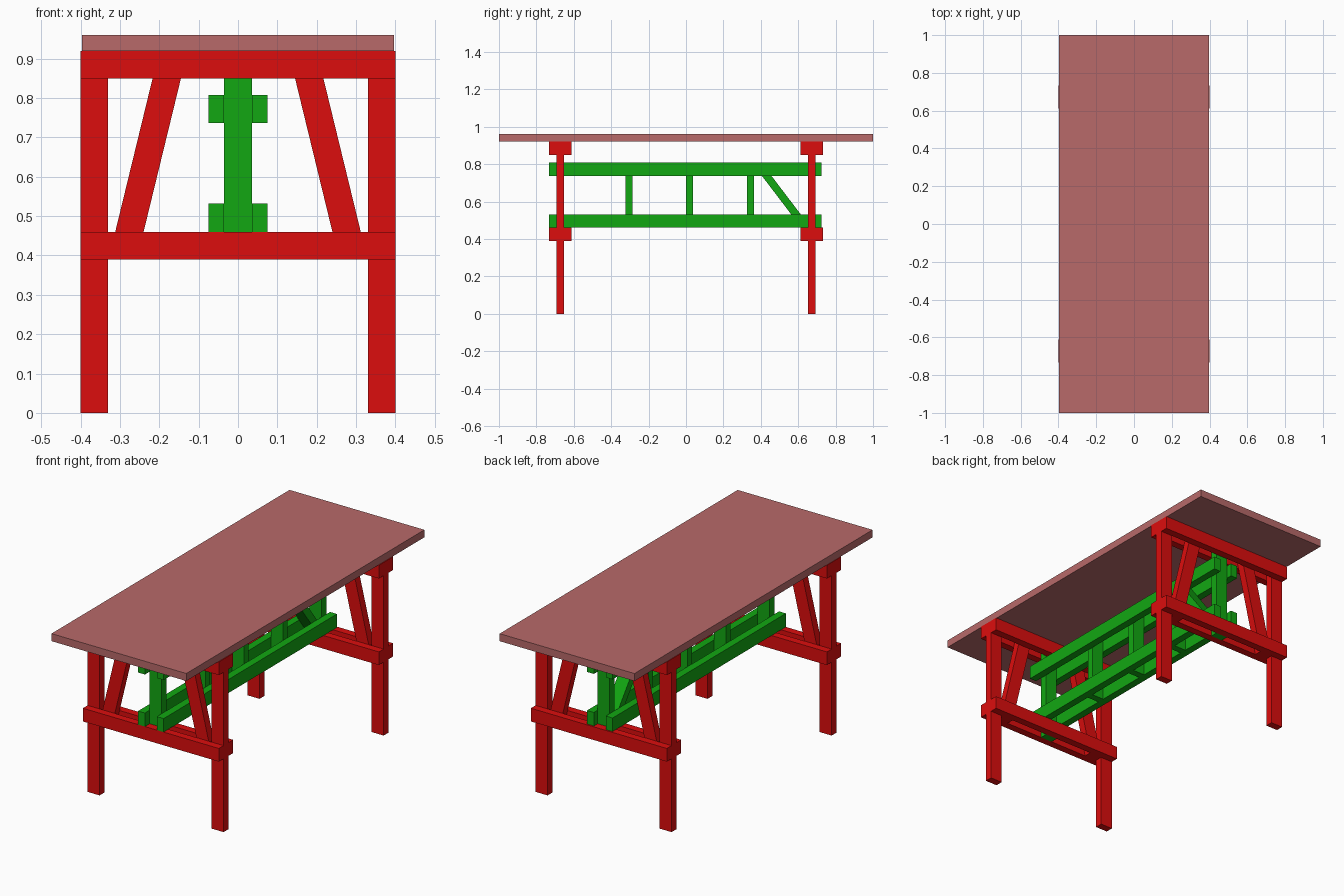
import bpy

if "Cube" in bpy.data.objects:
    bpy.data.objects.remove(bpy.data.objects["Cube"])


def material(name, color):
    m = bpy.data.materials.new(name)
    m.diffuse_color = (*color, 1)
    m.use_nodes = True
    m.node_tree.nodes["Principled BSDF"].inputs["Base Color"].default_value = m.diffuse_color
    return m


RED = material("red_paint", (0.72, 0.004, 0.004))
GREEN = material("green_paint", (0.006, 0.39, 0.006))
TOP = material("top_wood", (0.48, 0.144, 0.144))


def prism(name, base, top, mat):
    """Straight or slanted timber: rectangles (x0, x1, y0, y1, z) at both ends."""
    verts = [(x, y, r[4]) for r in (base, top)
             for x, y in ((r[0], r[2]), (r[1], r[2]), (r[1], r[3]), (r[0], r[3]))]
    faces = [(3, 2, 1, 0), (4, 5, 6, 7)]
    faces += [(i, (i + 1) % 4, (i + 1) % 4 + 4, i + 4) for i in range(4)]
    mesh = bpy.data.meshes.new(name)
    mesh.from_pydata(verts, [], faces)
    mesh.materials.append(mat)
    ob = bpy.data.objects.new(name, mesh)
    bpy.context.collection.objects.link(ob)
    return ob


def box(name, x, y, z, mat):
    return prism(name, (*x, *y, z[0]), (*x, *y, z[1]), mat)


def span(center, width):
    return (center - width / 2, center + width / 2)


T = 0.04                        # board thickness
LOW, HIGH = (0.39, 0.46), (0.85, 0.92)

# Table top
box("table_top", (-0.397, 0.396), (-1, 1), (0.92, 0.96), TOP)

# Trestles: paired rails clamp the legs, braces and centre post
for end, cy in (("front", -0.672), ("back", 0.672)):
    core = span(cy, T)
    for level, z in (("lower", LOW), ("upper", HIGH)):
        for side in (-1, 1):
            face = "outer" if side * cy > 0 else "inner"
            box(f"{end}_{level}_{face}_rail", (-0.4, 0.4), span(cy + side * T, T), z, RED)
    for side, s in (("left", -1), ("right", 1)):
        box(f"{end}_{side}_leg", span(s * 0.365, 0.07), core, (0, 0.92), RED)
        prism(f"{end}_{side}_brace",
              (*span(s * 0.293, 0.072), *core, 0.39),
              (*span(s * 0.164, 0.072), *core, 0.92), RED)
    box(f"{end}_centre_post", (-0.035, 0.035), core, (0.39, 0.92), GREEN)

# Long stretchers on both sides of the posts
for side, s in (("left", -1), ("right", 1)):
    for level, z in (("lower", (0.46, 0.532)), ("upper", (0.737, 0.808))):
        box(f"{level}_{side}_stretcher", span(s * 0.055, T), (-0.732, 0.724), z, GREEN)

# Truss uprights and the single diagonal
for i, y in enumerate((-0.304, 0.019, 0.345)):
    box(f"truss_upright_{i + 1}", (-0.035, 0.035), span(y, 0.038), (0.46, 0.808), GREEN)
prism("truss_diagonal", (-0.035, 0.035, 0.617, 0.668, 0.46),
      (-0.035, 0.035, 0.352, 0.403, 0.808), GREEN)
